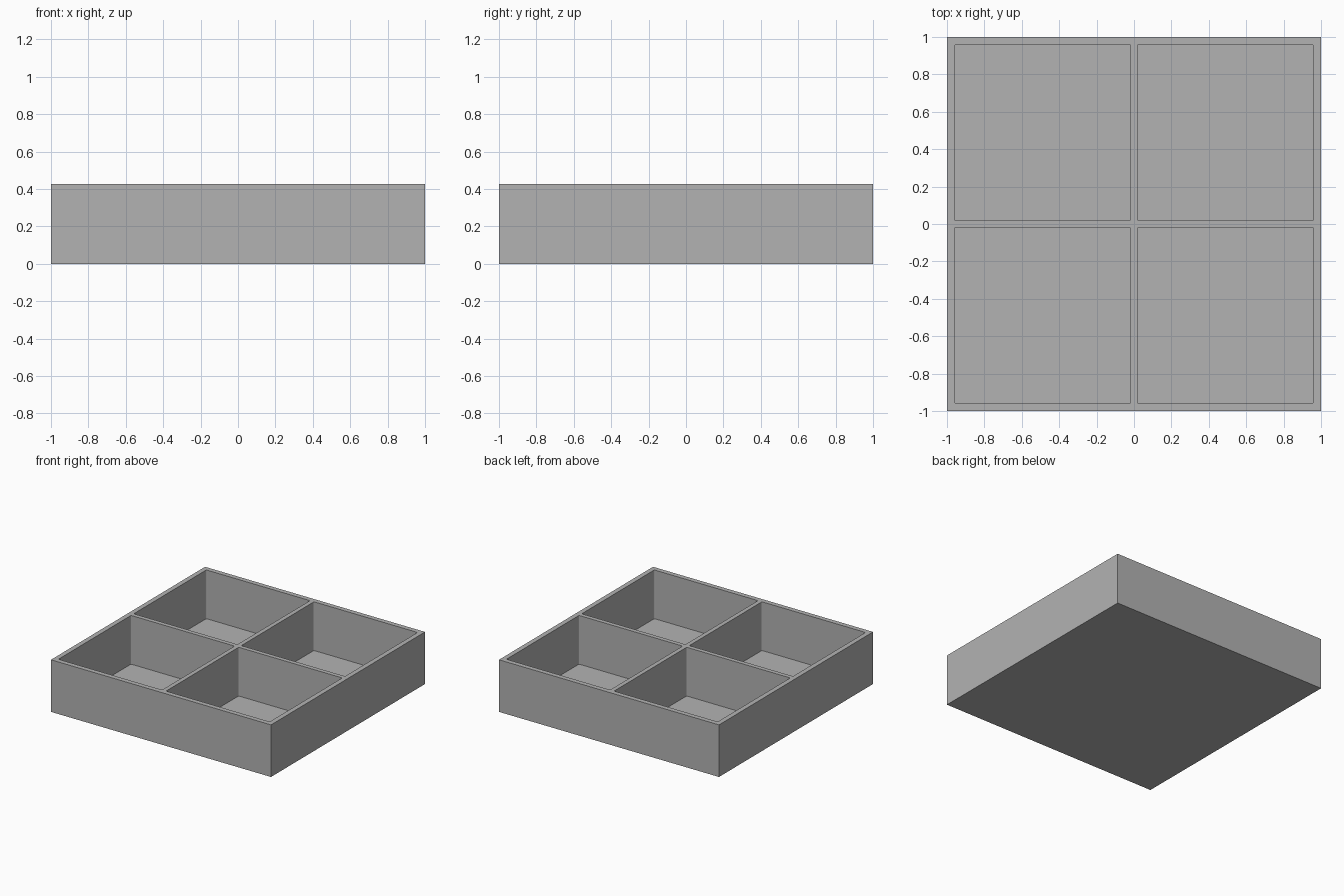
import bpy
import bmesh

HEIGHT = 0.428
FLOOR = 0.028      # floor thickness
OUTER = 0.96       # inner face of the outer walls
DIVIDER = 0.018    # half thickness of the dividers
CORNER = 0.01      # rounding of the pocket corners

if "Cube" in bpy.data.objects:
    bpy.data.objects.remove(bpy.data.objects["Cube"], do_unlink=True)

grey = bpy.data.materials.new("plain_grey")
grey.use_nodes = True
colour = (0.45, 0.45, 0.45, 1)
grey.diffuse_color = colour
for node in grey.node_tree.nodes:
    if node.type == 'BSDF_PRINCIPLED':
        node.inputs["Base Color"].default_value = colour


def block(name, low, high, corner=0):
    """Box between two corners, with optional rounded upright edges."""
    bm = bmesh.new()
    bmesh.ops.create_cube(bm, size=1)
    for v in bm.verts:
        v.co = [(a + b) / 2 + c * (b - a) for a, b, c in zip(low, high, v.co)]
    if corner:
        upright = [e for e in bm.edges
                   if abs(e.verts[0].co.z - e.verts[1].co.z) > corner]
        bmesh.ops.bevel(bm, geom=upright, offset=corner, segments=3,
                        profile=0.5, affect='EDGES')
    mesh = bpy.data.meshes.new(name)
    bm.to_mesh(mesh)
    bm.free()
    mesh.materials.append(grey)
    obj = bpy.data.objects.new(name, mesh)
    bpy.context.collection.objects.link(obj)
    return obj


# Solid tray body
tray = block("divided_tray", (-1, -1, 0), (1, 1, HEIGHT))
bpy.context.view_layer.objects.active = tray

# Four square pockets cut from the top
spans = ((-OUTER, -DIVIDER), (DIVIDER, OUTER))
for x0, x1 in spans:
    for y0, y1 in spans:
        cutter = block("pocket_cutter", (x0, y0, FLOOR),
                       (x1, y1, HEIGHT + 0.2), CORNER)
        cutter.hide_render = True
        cut = tray.modifiers.new("pocket", 'BOOLEAN')
        cut.operation = 'DIFFERENCE'
        cut.solver = 'EXACT'
        cut.object = cutter
        bpy.ops.object.modifier_apply(modifier=cut.name)
        bpy.data.objects.remove(cutter, do_unlink=True)
